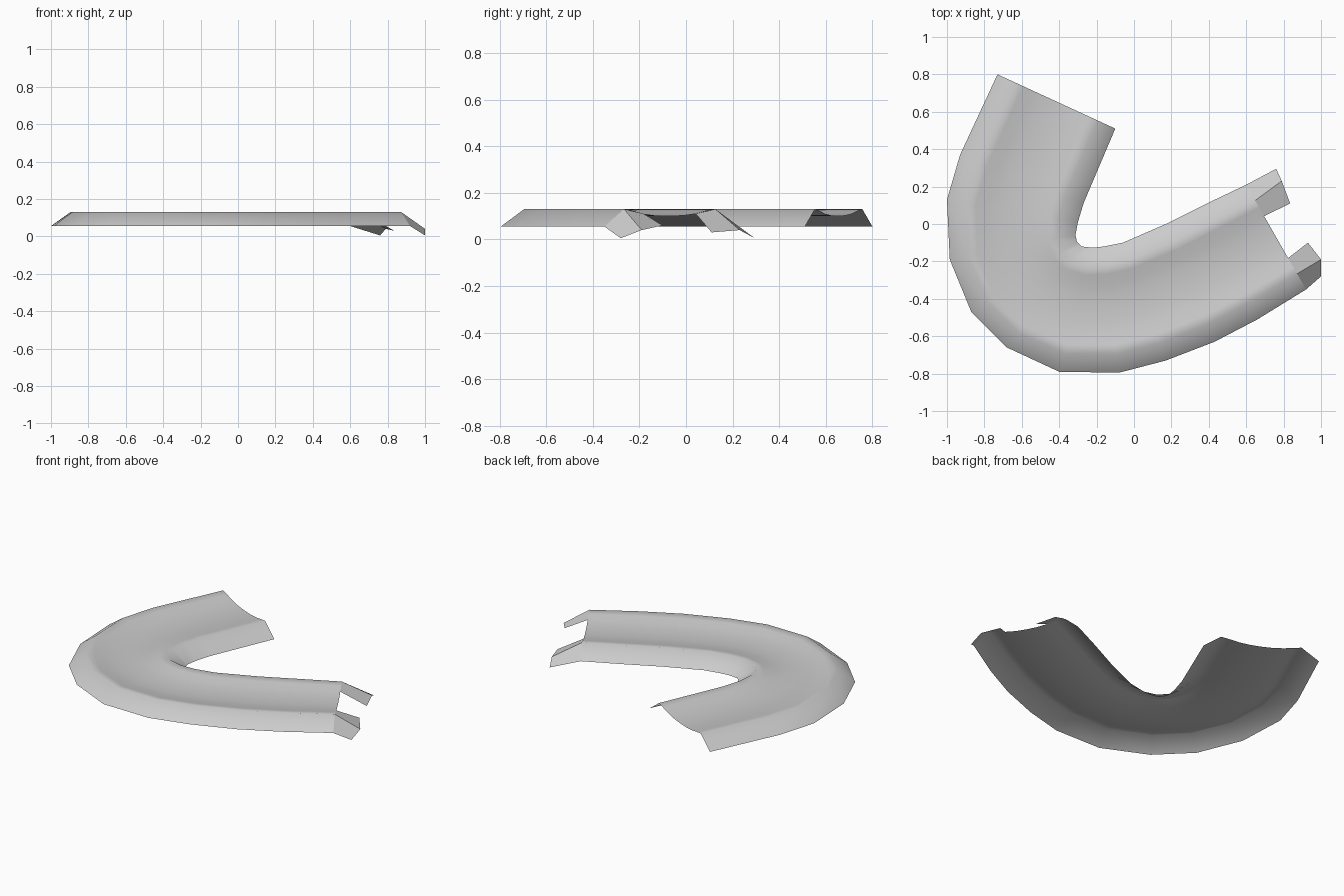
import bpy
from mathutils import Vector
from math import radians

cube = bpy.data.objects.get("Cube")
if cube:
    bpy.data.objects.remove(cube)

grey = bpy.data.materials.new("plain grey")
grey.use_nodes = True
grey.diffuse_color = (0.6, 0.6, 0.6, 1)
grey.node_tree.nodes["Principled BSDF"].inputs["Base Color"].default_value = (0.6, 0.6, 0.6, 1)


def sheet(name, rows, smooth):
    """Open sheet skinned across equal rows of points."""
    n = len(rows[0])
    faces = [(r * n + c, r * n + c + 1, (r + 1) * n + c + 1, (r + 1) * n + c)
             for r in range(len(rows) - 1) for c in range(n - 1)]
    mesh = bpy.data.meshes.new(name)
    mesh.from_pydata([p for row in rows for p in row], [], faces)
    mesh.materials.append(grey)
    obj = bpy.data.objects.new(name, mesh)
    bpy.context.collection.objects.link(obj)
    if smooth:
        bpy.ops.object.select_all(action='DESELECT')
        obj.select_set(True)
        bpy.context.view_layer.objects.active = obj
        bpy.ops.object.shade_smooth_by_angle(angle=radians(65))
    return obj


# Plan of the bend: matching stations on the outer and inner rims
outer = [(-.73, .8), (-.93, .37), (-1, .13), (-.985, -.19), (-.87, -.47), (-.68, -.66),
         (-.4, -.79), (-.08, -.795), (.17, -.73), (.43, -.63), (.66, -.51), (.92, -.35)]
inner = [(-.1, .51), (-.27, .11), (-.3, .01), (-.313, -.06), (-.305, -.095), (-.28, -.12),
         (-.22, -.127), (-.16, -.12), (-.06, -.1), (.17, 0), (.39, .11), (.6, .21)]

# Cross-section from outer to inner rim: fraction across, height
half = [(0, .055), (.15, .13), (.22, .122), (.3, .11), (.4, .102)]
section = half + [(.5, .1)] + [(1 - u, z) for u, z in reversed(half)]

rows = []
for o, i in zip(outer, inner):
    o, i = Vector(o), Vector(i)
    rows.append([(*o.lerp(i, u), z) for u, z in section])
sheet("curved_channel", rows, True)

# Bent-down tabs on both shoulders of the far end
end = rows[-1]
outer_tips = [(1, -.28, .005), (1, -.19, .04), (.93, -.1, .06)]
inner_tips = [(.835, .11, .03), (.79, .23, .04), (.76, .295, .005)]
sheet("outer_tab", [[end[0], end[1], end[3]], outer_tips], False)
sheet("inner_tab", [[end[-4], end[-2], end[-1]], inner_tips], False)
